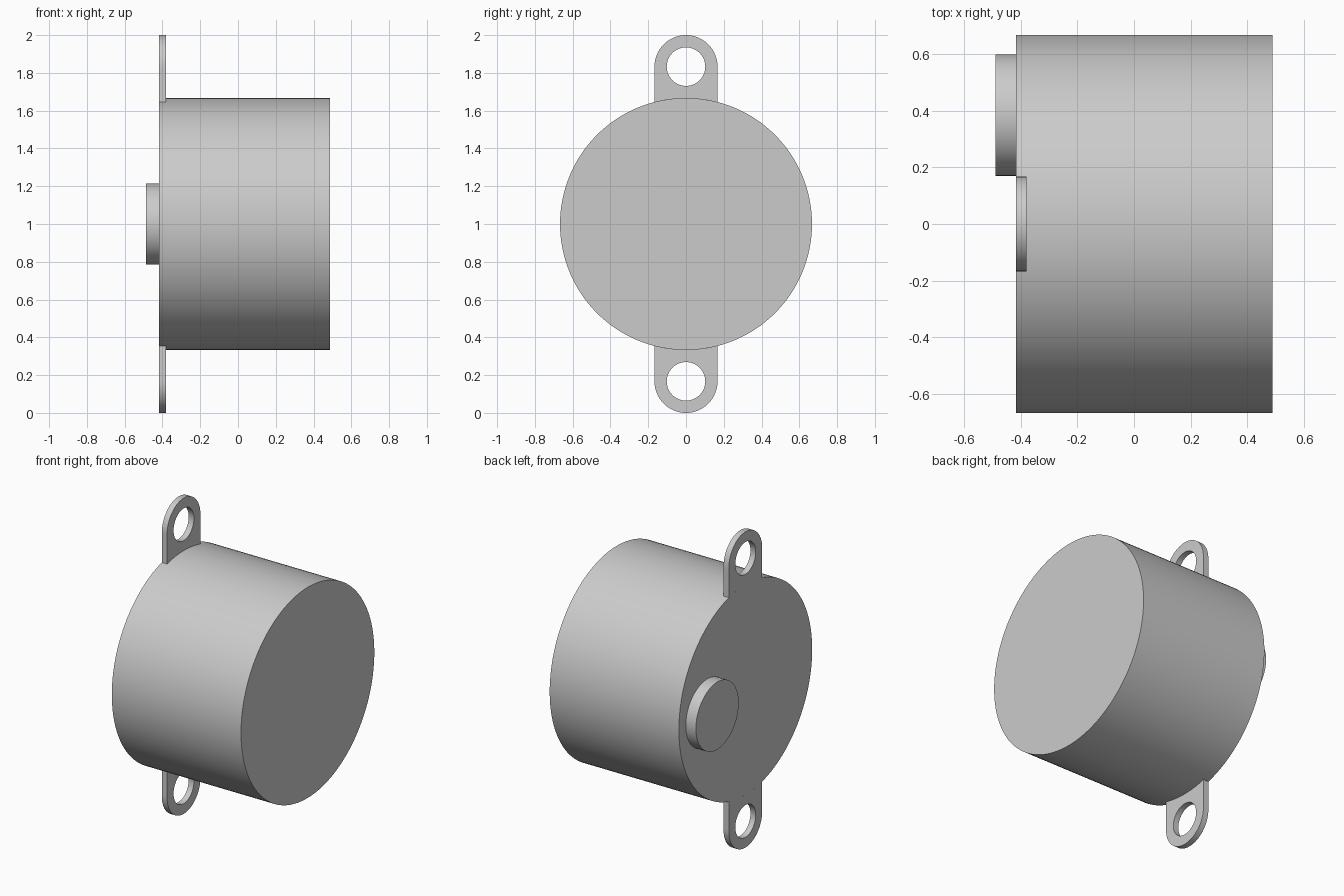
import bpy, bmesh
from math import sin, cos, pi, sqrt, radians

if "Cube" in bpy.data.objects:
    bpy.data.objects.remove(bpy.data.objects["Cube"])

grey = bpy.data.materials.new("light_grey")
grey.use_nodes = True
grey.diffuse_color = (0.6, 0.6, 0.6, 1)
grey.node_tree.nodes["Principled BSDF"].inputs["Base Color"].default_value = grey.diffuse_color

BODY_R, MID_Z = 0.667, 1.0
BACK, FRONT = -0.417, 0.488
TAB_R, HOLE_R, HOLE_H, TAB_X = 0.167, 0.102, 0.833, -0.38


def smooth(obj):
    bpy.ops.object.select_all(action="DESELECT")
    obj.select_set(True)
    bpy.context.view_layer.objects.active = obj
    bpy.ops.object.shade_smooth_by_angle(angle=radians(30))


def disc(name, x0, x1, y, radius, sides):
    """Cylinder lying along x."""
    bpy.ops.mesh.primitive_cylinder_add(
        vertices=sides, radius=radius, depth=x1 - x0,
        location=((x0 + x1) / 2, y, MID_Z), rotation=(0, pi / 2, 0))
    obj = bpy.context.object
    obj.name = name
    obj.data.materials.append(grey)
    smooth(obj)


def tab_edge(t):
    """Outline point: round outer end, straight sides, base hugging the body."""
    c, s = cos(t), sin(t)
    if s >= 0:
        return TAB_R * c, HOLE_H + TAB_R * s
    k = max(abs(c), abs(s))
    y = TAB_R * c / k
    corner = sqrt(BODY_R ** 2 - TAB_R ** 2)
    if abs(s) >= abs(c) - 1e-6:
        return y, sqrt(BODY_R ** 2 - y ** 2)
    return y, HOLE_H + (HOLE_H - corner) * s / k


def tab(name, side, steps=64):
    """Mounting ear with a screw hole."""
    bm = bmesh.new()
    rings = []
    for i in range(steps):
        t = 2 * pi * i / steps
        outer = tab_edge(t)
        inner = (HOLE_R * cos(t), HOLE_H + HOLE_R * sin(t))
        section = [(BACK, outer), (TAB_X, outer), (TAB_X, inner), (BACK, inner)]
        rings.append([bm.verts.new((x, y, MID_Z + side * z)) for x, (y, z) in section])
    for i, ring in enumerate(rings):
        after = rings[(i + 1) % steps]
        for j in range(4):
            k = (j + 1) % 4
            bm.faces.new((ring[j], ring[k], after[k], after[j]))
    bmesh.ops.recalc_face_normals(bm, faces=bm.faces)
    mesh = bpy.data.meshes.new(name)
    bm.to_mesh(mesh)
    bm.free()
    mesh.materials.append(grey)
    obj = bpy.data.objects.new(name, mesh)
    bpy.context.collection.objects.link(obj)
    smooth(obj)


# Main drum, offset shaft boss and the two ears
disc("drum_body", BACK, FRONT, 0, BODY_R, 128)
disc("shaft_boss", -0.488, BACK, 0.384, 0.214, 64)
tab("upper_tab", 1)
tab("lower_tab", -1)
